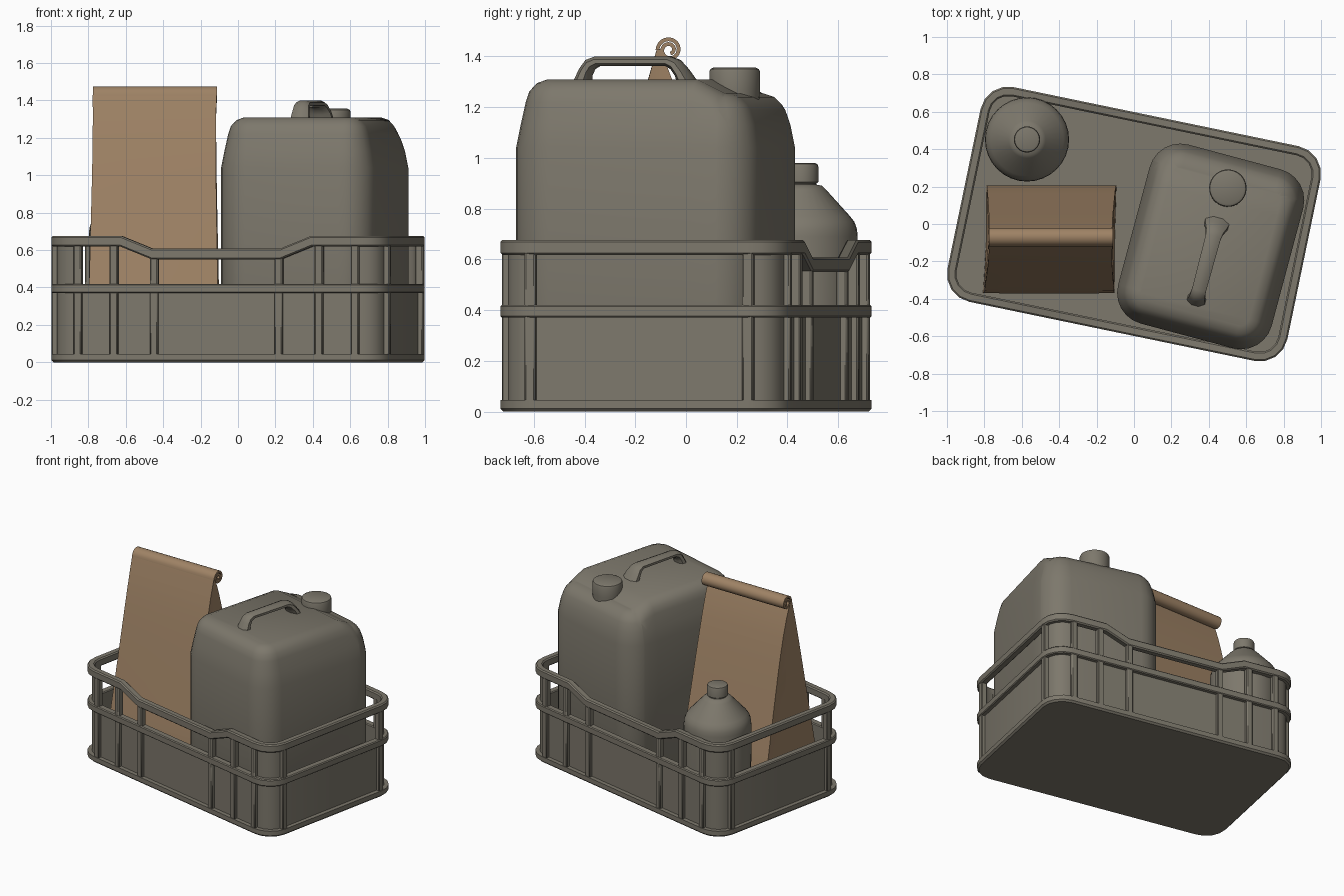
import bpy, bmesh, math
from mathutils import Matrix

if "Cube" in bpy.data.objects:
    bpy.data.objects.remove(bpy.data.objects["Cube"])

def material(name, rgb):
    m = bpy.data.materials.new(name)
    m.diffuse_color = (*rgb, 1)
    m.use_nodes = True
    m.node_tree.nodes["Principled BSDF"].inputs["Base Color"].default_value = m.diffuse_color
    return m

GREY = material("warm grey plastic", (0.205, 0.188, 0.150))
BROWN = material("brown paper", (0.345, 0.225, 0.130))

def finish(bm, name, mat, matrix=None, bevel=0, angle=35):
    bmesh.ops.recalc_face_normals(bm, faces=bm.faces)
    me = bpy.data.meshes.new(name)
    bm.to_mesh(me)
    bm.free()
    if matrix:
        me.transform(matrix)
    me.materials.append(mat)
    ob = bpy.data.objects.new(name, me)
    bpy.context.collection.objects.link(ob)
    if bevel:
        b = ob.modifiers.new("soft_edges", 'BEVEL')
        b.width, b.segments, b.limit_method = bevel, 1, 'ANGLE'
    bpy.ops.object.select_all(action='DESELECT')
    bpy.context.view_layer.objects.active = ob
    ob.select_set(True)
    bpy.ops.object.shade_smooth_by_angle(angle=math.radians(angle))
    return ob

def loft(rings, caps=True, wrap=False, bm=None):
    """Skin closed rings of equal length; wrap joins the last to the first."""
    bm = bm or bmesh.new()
    vs = [[bm.verts.new(p) for p in r] for r in rings]
    n = len(vs[0])
    pairs = list(zip(vs, vs[1:])) + ([(vs[-1], vs[0])] if wrap else [])
    for a, b in pairs:
        for i in range(n):
            j = (i + 1) % n
            bm.faces.new((a[i], a[j], b[j], b[i]))
    if caps and not wrap:
        bm.faces.new(vs[0])
        bm.faces.new(vs[-1])
    return bm

def round_rect(a, b, r, segs, extra=()):
    """Outline with straight half lengths a, b and corner radius r; extra = x stops on long sides."""
    pts = []
    for k, (sx, sy) in enumerate(((1, 1), (-1, 1), (-1, -1), (1, -1))):
        for s in range(segs + 1):
            t = math.pi / 2 * (k + s / segs)
            pts.append((sx * a + r * math.cos(t), sy * b + r * math.sin(t)))
        if k == 0:
            pts += [(x, b + r) for x in sorted(extra, reverse=True)]
        if k == 2:
            pts += [(x, -b - r) for x in sorted(extra)]
    return pts

# ---------- crate ----------
CRATE = Matrix.Rotation(math.radians(-11.7), 4, 'Z')
A, B, R = 0.778, 0.436, 0.15
STOPS = (-0.52, -0.35, 0.35, 0.52)

def crate_path(inset):
    return round_rect(A, B, R - inset, 4, STOPS)

def dip(x, y):
    """Drop of the rim at the hand grips on the long sides."""
    if abs(y) < B + 0.08:
        return 0
    return 0.068 * max(0, min(1, (0.52 - abs(x)) / 0.17))

def band(name, z0, z1, outer, inner, dipped=False, bevel=0.006):
    rings = []
    for off, z in ((outer, z0), (outer, z1), (inner, z1), (inner, z0)):
        rings.append([(x, y, z - (dip(x, y) if dipped else 0)) for x, y in crate_path(off)])
    return finish(loft(rings, wrap=True), name, GREY, CRATE, bevel)

band("crate_rim", 0.618, 0.676, 0, 0.05, True, 0.008)
band("crate_middle_rail", 0.37, 0.42, 0, 0.05)
band("crate_wall", 0.03, 0.40, 0.03, 0.05, bevel=0)
finish(loft([[(x, y, z) for x, y in crate_path(i)]
             for i, z in ((0.012, 0), (0, 0.012), (0, 0.045))]), "crate_base", GREY, CRATE)

# Curved panels closing the four corners between the middle rail and the rim
bm = bmesh.new()
for k, (sx, sy) in enumerate(((1, 1), (-1, 1), (-1, -1), (1, -1))):
    rings = []
    for s in range(5):
        t = math.pi / 2 * (k + s / 4)
        rings.append([(sx * A + r * math.cos(t), sy * B + r * math.sin(t), z)
                      for r, z in ((R - 0.03, 0.40), (R - 0.03, 0.64), (R - 0.05, 0.64), (R - 0.05, 0.40))])
    loft(rings, bm=bm)
finish(bm, "crate_corner_panels", GREY, CRATE)

# Uprights round the crate
bm = bmesh.new()

def post(x, y, top):
    m = Matrix.Translation((x, y, (top + 0.03) / 2)) @ Matrix.Diagonal((0.044, 0.044, top - 0.03, 1))
    bmesh.ops.create_cube(bm, size=1, matrix=m)

for sx in (-1, 1):
    for sy in (-1, 1):
        for x, top in ((0.34, 0.565), (0.56, 0.635), (0.757, 0.635)):
            post(sx * x, sy * (B + R - 0.027), top)
        post(sx * (A + R - 0.027), sy * 0.438, 0.635)
finish(bm, "crate_posts", GREY, CRATE, 0.006)

# ---------- jerrycan ----------
CAN = Matrix.Translation((0.41, -0.12, 0)) @ Matrix.Rotation(math.radians(-15), 4, 'Z')
rings = []
for inset, z in ((0.05, 0.045), (0.015, 0.06), (0, 0.1), (0, 1.04), (0.018, 1.13), (0.038, 1.22),
                 (0.052, 1.262), (0.082, 1.295), (0.125, 1.31)):
    rings.append([(x, y, z) for x, y in round_rect(0.255, 0.325, 0.17 - inset, 6)])
bm = loft(rings)
# The back of the top steps down around the cap
for y in (0.25, 0.36):
    bmesh.ops.bisect_plane(bm, geom=bm.verts[:] + bm.edges[:] + bm.faces[:],
                           plane_co=(0, y, 0), plane_no=(0, 1, 0))
for v in bm.verts:
    if v.co.z > 1.15:
        t = max(0, min(1, (v.co.y - 0.25) / 0.11))
        v.co.z -= 0.055 * t * min(1, (v.co.z - 1.15) / 0.12)
finish(bm, "jerrycan_body", GREY, CAN, angle=40)

# Arched carrying handle: outer and inner profile points with half widths
arch = [((-0.335, 1.295), (-0.265, 1.295), 0.052), ((-0.305, 1.355), (-0.262, 1.325), 0.044),
        ((-0.282, 1.386), (-0.250, 1.350), 0.040), ((-0.245, 1.400), (-0.230, 1.362), 0.038),
        ((0.060, 1.400), (0.045, 1.362), 0.042), ((0.098, 1.386), (0.066, 1.350), 0.048),
        ((0.130, 1.350), (0.085, 1.325), 0.060), ((0.170, 1.295), (0.095, 1.295), 0.068)]
rings = []
for (yo, zo), (yi, zi), w in arch:
    ring = []
    for k in range(8):
        t = math.pi / 4 * (k + 0.5)
        c, s = math.cos(t) / math.cos(math.pi / 8), math.sin(t) / math.sin(3 * math.pi / 8)
        f = (1 + s) / 2
        ring.append((w * c, yi + (yo - yi) * f, zi + (zo - zi) * f))
    rings.append(ring)
finish(loft(rings), "jerrycan_handle", GREY, CAN, angle=50)

def turned(name, profile, matrix, segs=32):
    rings = [[(r * math.cos(math.tau * i / segs), r * math.sin(math.tau * i / segs), z)
              for i in range(segs)] for r, z in profile]
    return finish(loft(rings), name, GREY, matrix)

turned("jerrycan_cap", [(0.098, 1.23), (0.1, 1.27), (0.1, 1.34), (0.096, 1.35), (0.084, 1.356)],
       CAN @ Matrix.Translation((0.008, 0.325, 0)))

# ---------- small bottle ----------
BOTTLE = Matrix.Translation((-0.572, 0.452, 0))
turned("bottle_body", [(0.2, 0.045), (0.223, 0.07), (0.225, 0.69), (0.222, 0.72), (0.212, 0.748), (0.195, 0.77),
                       (0.1, 0.875), (0.085, 0.89), (0.062, 0.895), (0.058, 0.92)], BOTTLE)
turned("bottle_cap", [(0.064, 0.9), (0.07, 0.905), (0.07, 0.965), (0.066, 0.976), (0.056, 0.98)], BOTTLE)

# ---------- paper bag ----------
rings = []
CX = -0.446
for i in range(13):
    f = i / 12
    z = 0.045 + 1.385 * f
    g = max(0, f - 0.12) / 0.88
    yf = -0.37 + 0.235 * g + 0.02 * f ** 8          # front panel
    yb = 0.205 - 0.27 * g - 0.035 * f ** 8          # back panel
    w = 0.343 - 0.022 * f + 0.010 * f ** 6
    fold = 0.035 * math.sin(math.pi * min(1, f * 1.1)) if f < 0.9 else 0.005
    flare = 0.018 * (1 - f)                         # front left corner spreads
    ym = (yf + yb) / 2
    rings.append([(CX - w - flare, yf, z), (CX, yf - 0.004 * math.sin(math.pi * f), z), (CX + w, yf, z),
                  (CX + w - fold, ym, z), (CX + w + flare * 0.5, yb, z), (CX, yb, z), (CX - w, yb, z),
                  (CX - w + fold, ym, z)])
finish(loft(rings), "paper_bag", BROWN, angle=25)

# Rolled top: a spiral strip extruded across the bag
N = 36
sections = ([], [])
for i in range(N + 1):
    t = math.pi - math.tau * 1.7 * i / N
    r = 0.054 - 0.032 * i / N
    for rr, sec in ((r, sections[0]), (r - 0.015, sections[1])):
        sec.append((-0.066 + rr * math.cos(t), 1.426 + rr * math.sin(t)))
x0, x1 = CX - 0.329, CX + 0.335
finish(loft([[(x0, *o), (x1, *o), (x1, *i), (x0, *i)] for o, i in zip(*sections)]), "paper_bag_roll", BROWN)
